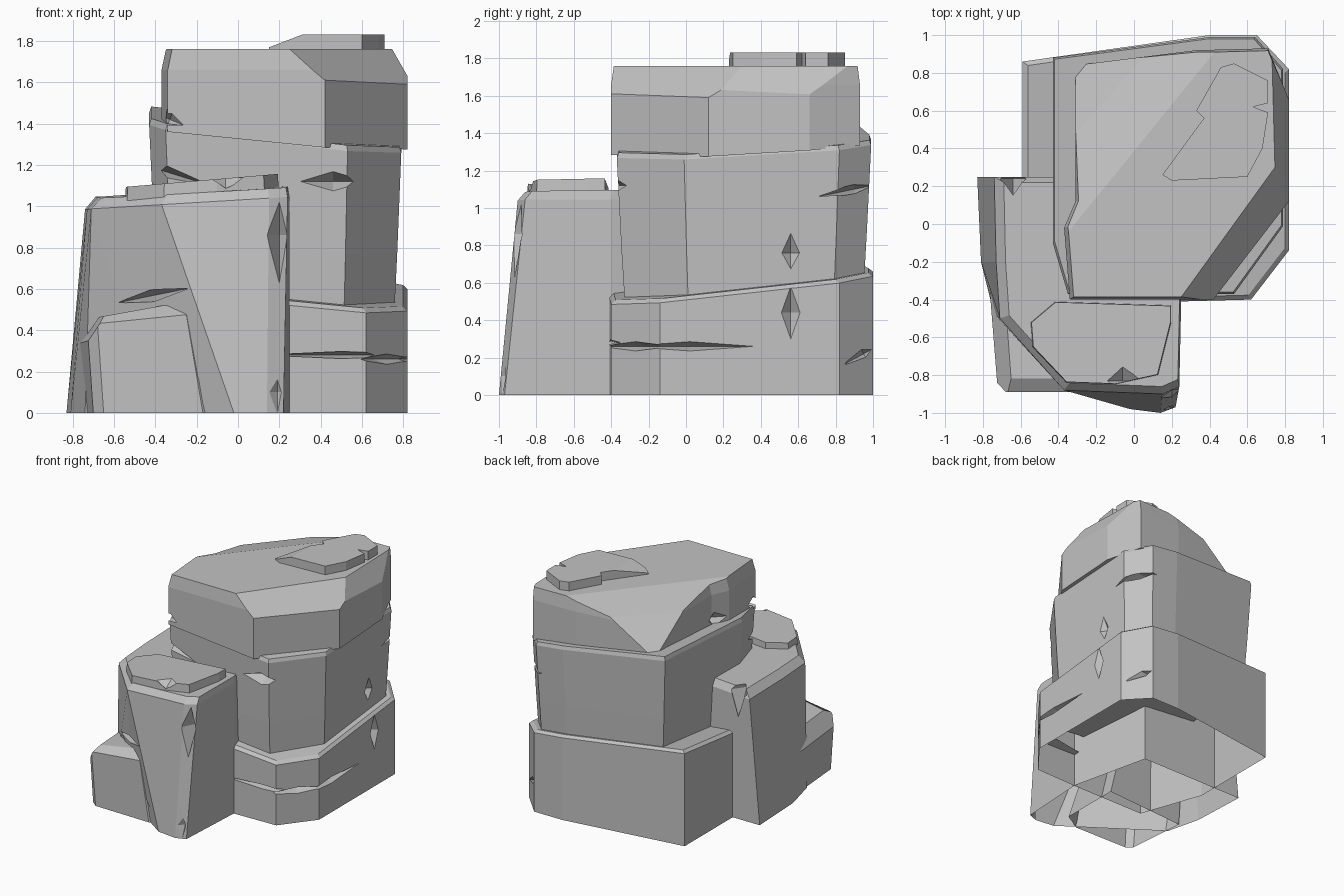
import bpy
import bmesh
from mathutils import Vector, Matrix

if "Cube" in bpy.data.objects:
    bpy.data.objects.remove(bpy.data.objects["Cube"], do_unlink=True)

# One stone colour
stone = bpy.data.materials.new("stone_grey")
stone.use_nodes = True
stone.diffuse_color = (0.54, 0.54, 0.54, 1)
stone.node_tree.nodes["Principled BSDF"].inputs["Base Color"].default_value = stone.diffuse_color


def add_object(name, bm):
    bmesh.ops.recalc_face_normals(bm, faces=bm.faces)
    mesh = bpy.data.meshes.new(name)
    bm.to_mesh(mesh)
    bm.free()
    mesh.materials.append(stone)
    obj = bpy.data.objects.new(name, mesh)
    bpy.context.collection.objects.link(obj)
    return obj


def resized(outline, scale, shift=(0, 0)):
    """Scale an outline about its middle, then move it."""
    middle = sum((Vector(p) for p in outline), Vector((0, 0))) / len(outline)
    return [middle + (Vector(p) - middle) * scale + Vector(shift) for p in outline]


def rock(name, rings, chamfers=()):
    """Loft outlines, each lying on a tilted plane (height, x slope, y slope), then slice corners."""
    bm = bmesh.new()
    loops = []
    for outline, (height, slope_x, slope_y) in rings:
        loops.append([bm.verts.new((x, y, height + slope_x * x + slope_y * y)) for x, y in outline])
    for low, high in zip(loops, loops[1:]):
        for i in range(len(low)):
            j = (i + 1) % len(low)
            bm.faces.new((low[i], low[j], high[j], high[i]))
    bm.faces.new(loops[0][::-1])
    bm.faces.new(loops[-1])
    bmesh.ops.recalc_face_normals(bm, faces=bm.faces)
    # Each chamfer plane passes through three points; the side away from the rock's middle is removed
    middle = sum((v.co for v in bm.verts), Vector()) / len(bm.verts)
    for a, b, c in chamfers:
        a, b, c = Vector(a), Vector(b), Vector(c)
        normal = (b - a).cross(c - a).normalized()
        if normal.dot(middle - a) > 0:
            normal = -normal
        geometry = bm.verts[:] + bm.edges[:] + bm.faces[:]
        cut = bmesh.ops.bisect_plane(bm, geom=geometry, plane_co=a, plane_no=normal, clear_outer=True)
        edges = [e for e in cut["geom_cut"] if isinstance(e, bmesh.types.BMEdge)]
        bmesh.ops.holes_fill(bm, edges=edges, sides=0)
    return add_object(name, bm)


def crack(obj, centre, size, turn=0, axis="Z"):
    """Carve a pointed, diamond shaped split."""
    bm = bmesh.new()
    corners = [bm.verts.new(Vector(v)) for v in
               ((1, 0, 0), (0, 1, 0), (-1, 0, 0), (0, -1, 0), (0, 0, 1), (0, 0, -1))]
    for i in range(4):
        for tip in corners[4:]:
            bm.faces.new((corners[i], corners[(i + 1) % 4], tip))
    place = Matrix.Translation(centre) @ Matrix.Rotation(turn, 4, axis) @ Matrix.Diagonal((*size, 1))
    bmesh.ops.transform(bm, matrix=place, verts=bm.verts)
    cutter = add_object("crack_cutter", bm)
    cutter.hide_render = True
    modifier = obj.modifiers.new("crack", "BOOLEAN")
    modifier.operation = "DIFFERENCE"
    modifier.solver = "EXACT"
    modifier.object = cutter
    bpy.context.view_layer.update()
    result = bpy.data.meshes.new_from_object(obj.evaluated_get(bpy.context.evaluated_depsgraph_get()))
    obj.modifiers.clear()
    obj.data = result
    bpy.data.objects.remove(cutter, do_unlink=True)


def open_bottom(obj):
    bm = bmesh.new()
    bm.from_mesh(obj.data)
    floor = [f for f in bm.faces if all(v.co.z < 0.001 for v in f.verts)]
    bmesh.ops.delete(bm, geom=floor, context="FACES")
    bm.to_mesh(obj.data)
    bm.free()


GROUND = (0, 0, 0)

# Base block of the tall stack
base_outline = [(-.59, .86), (-.59, .1), (-.41, -.41), (.25, -.41), (.62, -.4),
                (.82, -.14), (.82, .82), (.65, 1), (.4, 1)]
base = rock("base_block", [(base_outline, GROUND),
                           (base_outline, (.59, -.1, .11)),
                           (resized(base_outline, .965), (.61, -.1, .11))])
crack(base, (.5, -.4, .28), (.45, .08, .018))
crack(base, (.72, -.27, .26), (.25, .08, .025), .92)
crack(base, (.82, .02, .26), (.08, .34, .025))
crack(base, (.82, .56, .44), (.06, .05, .14))
crack(base, (.78, .95, .22), (.2, .12, .04), .5, "X")

# Middle block, narrower at its foot
middle_outline = [(-.43, .88), (-.43, -.1), (-.35, -.37), (.53, -.37),
                  (.79, -.01), (.79, .82), (.64, .99), (.4, .99)]
middle = rock("middle_block", [(resized(middle_outline, .93), (.45, -.09, .1)),
                               (resized(middle_outline, .965), (.85, -.09, .1)),
                               (middle_outline, (1.35, -.115, .06)),
                               (resized(middle_outline, .985), (1.38, -.12, .06))])
crack(middle, (.46, -.37, 1.12), (.17, .12, .05))
crack(middle, (.75, .9, 1.1), (.25, .22, .03), .2, "X")
crack(middle, (.78, .56, .76), (.06, .06, .12))
crack(middle, (-.36, -.36, 1.17), (.25, .1, .03), .3, "Y")

# Top block with bevelled corners and a stepped rear left shoulder
cap_outline = [(-.31, .84), (-.31, .12), (-.37, -.02), (-.34, -.4), (.42, -.4),
               (.82, .12), (.82, .66), (.71, .93), (.33, .92)]
cap = rock("top_block", [(cap_outline, (1.35, -.1, .06)),
                         (cap_outline, (1.66, 0, 0)),
                         (resized(cap_outline, .98, (.01, 0)), (1.76, 0, 0))],
           [((.24, -.4, 1.76), (.42, -.4, 1.61), (.82, .12, 1.59)),
            ((.75, .15, 1.76), (.73, .9, 1.76), (.82, .4, 1.62)),
            ((-.34, .02, 1.75), (.4, .93, 1.75), (-.31, .84, 1.6)),
            ((-.31, .52, 1.64), (.02, .9, 1.64), (-.31, .84, 1.42))])
crack(cap, (-.36, .1, 1.46), (.1, .1, .1))
crack(cap, (-.33, -.36, 1.42), (.14, .08, .06), .4, "Y")

# Thin plate lying on the top block
plate_outline = [(.15, .26), (.37, .56), (.33, .6), (.46, .83), (.53, .85), (.71, .76), (.71, .64),
                 (.63, .62), (.71, .59), (.68, .4), (.6, .25), (.2, .23)]
rock("top_plate", [(plate_outline, (1.73, 0, 0)), (plate_outline, (1.83, 0, 0))],
     [((.31, 0, 1.83), (.31, 1, 1.83), (.14, .5, 1.765))])

# Leaning front column
column_foot = [(-.83, .25), (-.81, -.2), (-.74, -.48), (-.02, -.98), (.14, -1),
               (.22, -.97), (.25, -.4), (.1, .25)]
column_head = [(-.74, .25), (-.73, -.2), (-.71, -.5), (-.37, -.88), (.15, -.9),
               (.24, -.86), (.25, -.4), (.1, .25)]
column = rock("front_column", [(column_foot, GROUND),
                               (column_head, (1.03, .06, 0)),
                               (resized(column_head, .94, (.02, .01)), (1.085, .06, .01))])
crack(column, (.2, -.92, .86), (.06, .12, .24))
crack(column, (.19, -1, .1), (.05, .06, .15))
crack(column, (-.64, .24, 1.02), (.07, .1, .22))
crack(column, (-.4, -.78, .57), (.5, .2, .03), -.2, "Y")

# Thin plate lying on the front column
ledge_outline = [(-.55, -.52), (-.42, -.41), (.2, -.43), (.2, -.52), (.13, -.8),
                 (-.1, -.85), (-.36, -.84), (-.54, -.65)]
ledge = rock("column_plate", [(ledge_outline, (1.03, .07, 0)),
                              (resized(ledge_outline, .98), (1.14, .085, 0))])
crack(ledge, (-.06, -.83, 1.14), (.1, .08, .06))

# Low boulder at the front left
boulder_foot = [(-.74, -.35), (-.7, -.84), (-.65, -.88), (-.17, -.89), (-.02, -.8), (-.02, -.3)]
boulder_head = [(-.77, -.35), (-.73, -.84), (-.68, -.89), (-.25, -.89), (-.18, -.8), (-.14, -.3)]
boulder = rock("low_boulder", [(boulder_foot, GROUND),
                               (boulder_head, (.5, .1, 0)),
                               (resized(boulder_head, .9, (0, .05)), (.585, .18, 0))],
               [((-.75, -.35, .36), (-.73, -.85, .34), (-.67, -.6, .46))])
crack(boulder, (-.74, -.87, .1), (.05, .06, .15))

for part in (base, column, boulder):
    open_bottom(part)
